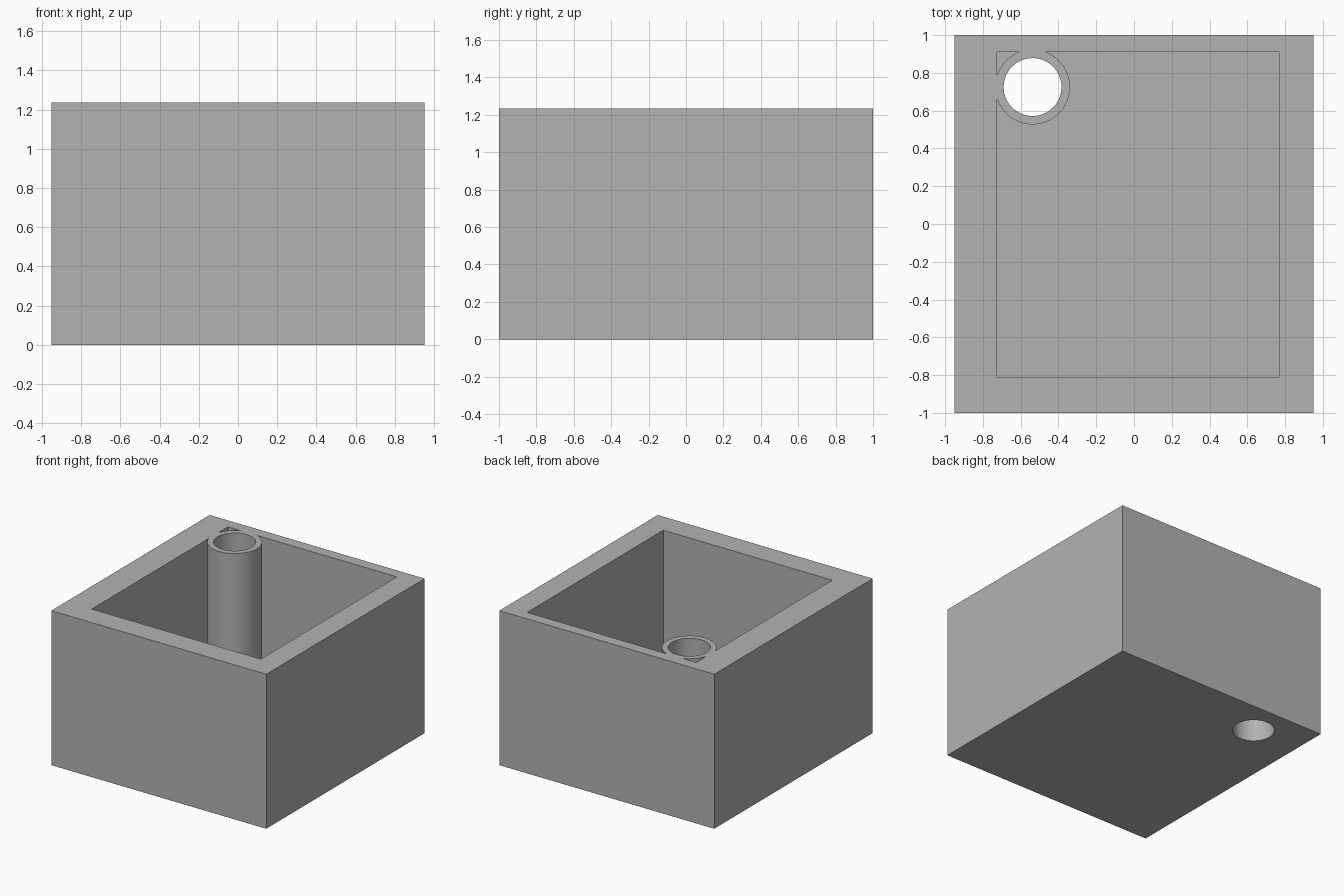
import bpy
import math

default = bpy.data.objects.get("Cube")
if default:
    bpy.data.objects.remove(default, do_unlink=True)

HEIGHT = 1.235
FLOOR = 0.1
TUBE_X, TUBE_Y = -0.537, 0.725
TUBE_RADIUS, BORE_RADIUS = 0.198, 0.153

grey = bpy.data.materials.new("plain_grey")
grey.use_nodes = True
colour = (0.45, 0.45, 0.45, 1)
grey.diffuse_color = colour
grey.node_tree.nodes["Principled BSDF"].inputs["Base Color"].default_value = colour


def block(name, x0, x1, y0, y1, z0, z1):
    bpy.ops.mesh.primitive_cube_add(
        size=1, location=((x0 + x1) / 2, (y0 + y1) / 2, (z0 + z1) / 2))
    obj = bpy.context.object
    obj.name = name
    obj.scale = (x1 - x0, y1 - y0, z1 - z0)
    bpy.ops.object.transform_apply(location=True, rotation=False, scale=True)
    obj.data.materials.append(grey)
    return obj


def post(name, radius, z0, z1):
    bpy.ops.mesh.primitive_cylinder_add(
        vertices=96, radius=radius, depth=z1 - z0,
        location=(TUBE_X, TUBE_Y, (z0 + z1) / 2))
    obj = bpy.context.object
    obj.name = name
    obj.data.materials.append(grey)
    return obj


def cut(target, cutter):
    """Subtract the cutter from the target and discard it."""
    mod = target.modifiers.new("cut", "BOOLEAN")
    mod.operation = "DIFFERENCE"
    mod.solver = "EXACT"
    mod.object = cutter
    bpy.ops.object.select_all(action="DESELECT")
    bpy.context.view_layer.objects.active = target
    target.select_set(True)
    bpy.ops.object.modifier_apply(modifier=mod.name)
    bpy.data.objects.remove(cutter, do_unlink=True)


# Outer box and the off-centre cavity
box = block("planter_box", -0.95, 0.95, -1, 1, 0, HEIGHT)
cavity = block("cavity_cutter", -0.726, 0.768, -0.81, 0.91, FLOOR, HEIGHT + 0.2)

# Leave a corner tube standing in the cavity, flush with the rim
cut(cavity, post("tube_core", TUBE_RADIUS, FLOOR - 0.2, HEIGHT + 0.4))
cut(box, cavity)

# Bore runs right through the tube and floor
cut(box, post("bore_cutter", BORE_RADIUS, -0.2, HEIGHT + 0.2))

# Smooth round walls with crisp edges
bpy.ops.object.select_all(action="DESELECT")
bpy.context.view_layer.objects.active = box
box.select_set(True)
bpy.ops.object.shade_smooth_by_angle(angle=math.radians(20))
